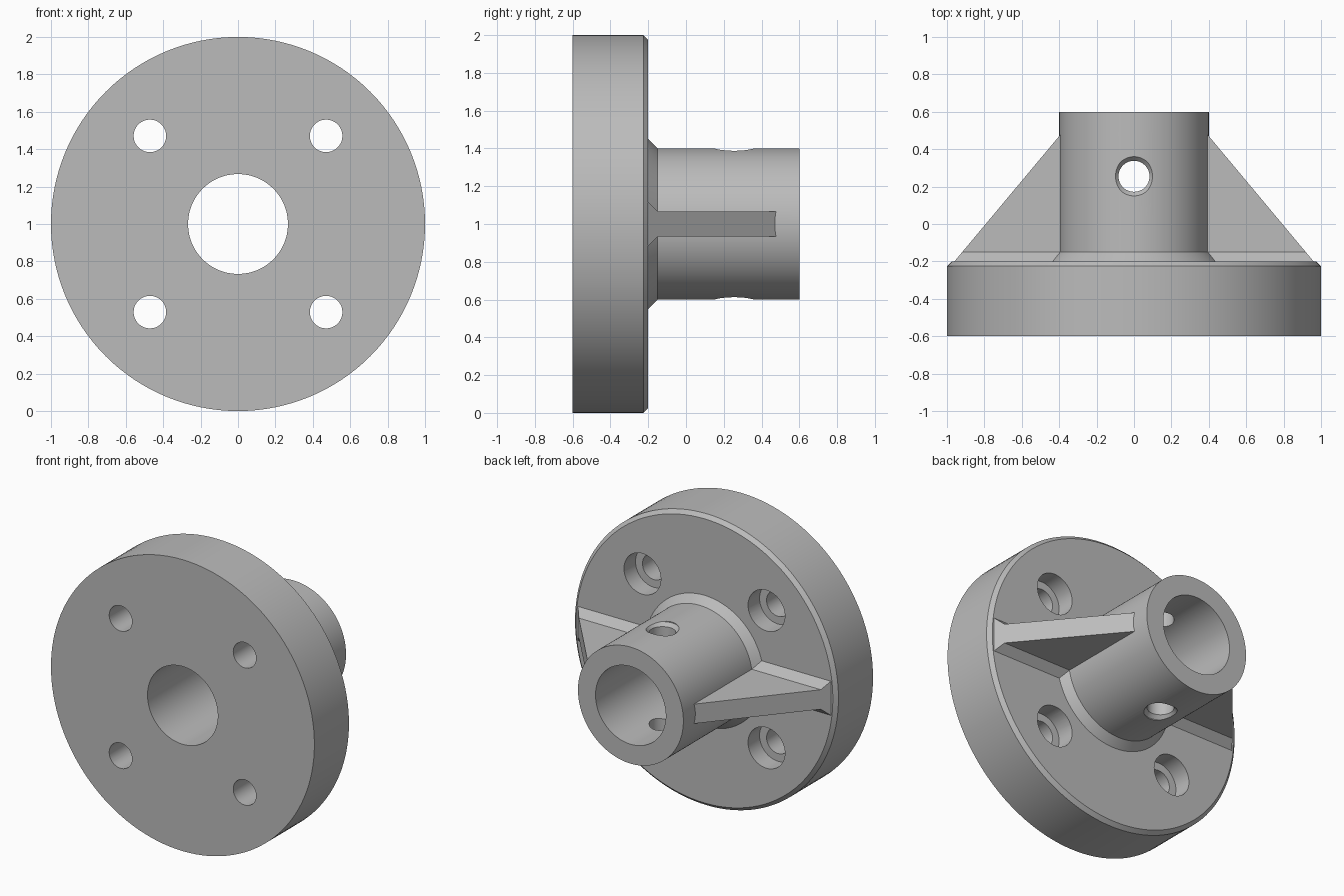
import bpy, bmesh, math
from mathutils import Matrix, Vector

if "Cube" in bpy.data.objects:
    bpy.data.objects.remove(bpy.data.objects["Cube"], do_unlink=True)

CENTER = Vector((0, 0, 1))

grey = bpy.data.materials.new("plain grey")
grey.use_nodes = True
grey.diffuse_color = (0.5, 0.5, 0.5, 1)
grey.node_tree.nodes["Principled BSDF"].inputs["Base Color"].default_value = (0.5, 0.5, 0.5, 1)


def finish(bm, name):
    bmesh.ops.remove_doubles(bm, verts=bm.verts, dist=1e-5)
    bmesh.ops.recalc_face_normals(bm, faces=bm.faces)
    mesh = bpy.data.meshes.new(name)
    bm.to_mesh(mesh)
    bm.free()
    mesh.materials.append(grey)
    obj = bpy.data.objects.new(name, mesh)
    bpy.context.collection.objects.link(obj)
    return obj


def lathe(name, profile, steps, origin=CENTER, turn=Matrix()):
    """Revolve a closed (radius, y) profile about the y axis, then turn and move it."""
    bm = bmesh.new()
    verts = [bm.verts.new((0, y, r)) for r, y in profile]
    edges = [bm.edges.new((v, verts[i - 1])) for i, v in enumerate(verts)
             if max(profile[i][0], profile[i - 1][0]) > 0]
    bmesh.ops.spin(bm, geom=verts + edges, cent=(0, 0, 0), axis=(0, 1, 0),
                   angle=math.tau, steps=steps, use_merge=True)
    bm.transform(Matrix.Translation(origin) @ turn)
    return finish(bm, name)


def select_only(obj):
    bpy.ops.object.select_all(action='DESELECT')
    obj.select_set(True)
    bpy.context.view_layer.objects.active = obj


def boolean(obj, other, operation):
    mod = obj.modifiers.new("boolean", 'BOOLEAN')
    mod.operation, mod.solver, mod.object = operation, 'EXACT', other
    select_only(obj)
    bpy.ops.object.modifier_apply(modifier=mod.name)
    bpy.data.objects.remove(other, do_unlink=True)


# Flange, hub and bore in one turned profile
BORE, HUB, BACK = 0.267, 0.4, -0.2
body = lathe("flanged_hub", [
    (BORE, -0.6), (1, -0.6), (1, BACK - 0.025), (0.975, BACK),
    (HUB + 0.05, BACK), (HUB, BACK + 0.05), (HUB, 0.6), (BORE, 0.6)], 128)

# Counterbored bolt holes
for x in (-0.471, 0.471):
    for z in (-0.471, 0.471):
        hole = lathe("bolt_hole_cutter", [
            (0, -0.8), (0.087, -0.8), (0.087, BACK - 0.125),
            (0.14, BACK - 0.125), (0.14, 0), (0, 0)], 48, CENTER + Vector((x, 0, z)))
        boolean(body, hole, 'DIFFERENCE')

# Set screw hole through the hub, with a countersink at both ends
screw = lathe("screw_hole_cutter", [
    (0, -0.5), (0.105, -0.5), (0.105, -0.394), (0.083, -0.37),
    (0.083, 0.37), (0.105, 0.394), (0.105, 0.5), (0, 0.5)], 48,
    CENTER + Vector((0, 0.255, 0)), Matrix.Rotation(math.pi / 2, 4, 'X'))
boolean(body, screw, 'DIFFERENCE')

# Sloping ribs with chamfered feet, one on each side of the hub
HALF, FOOT = 0.067, 0.117
section = [(-0.21, -FOOT), (BACK, -FOOT), (BACK + 0.05, -HALF), (0.54, -HALF),
           (0.54, HALF), (BACK + 0.05, HALF), (BACK, FOOT), (-0.21, FOOT)]
for side, label in ((1, "left_rib"), (-1, "right_rib")):
    bm = bmesh.new()
    inner = [bm.verts.new((side * 0.33, y, z + 1)) for y, z in section]
    outer = [bm.verts.new((side * (HUB + (0.47 - y) * 0.836), y, z + 1)) for y, z in section]
    bm.faces.new(inner)
    bm.faces.new(outer)
    for i in range(len(section)):
        bm.faces.new((inner[i - 1], inner[i], outer[i], outer[i - 1]))
    boolean(body, finish(bm, label), 'UNION')

select_only(body)
bpy.ops.object.shade_smooth_by_angle(angle=math.radians(25))
